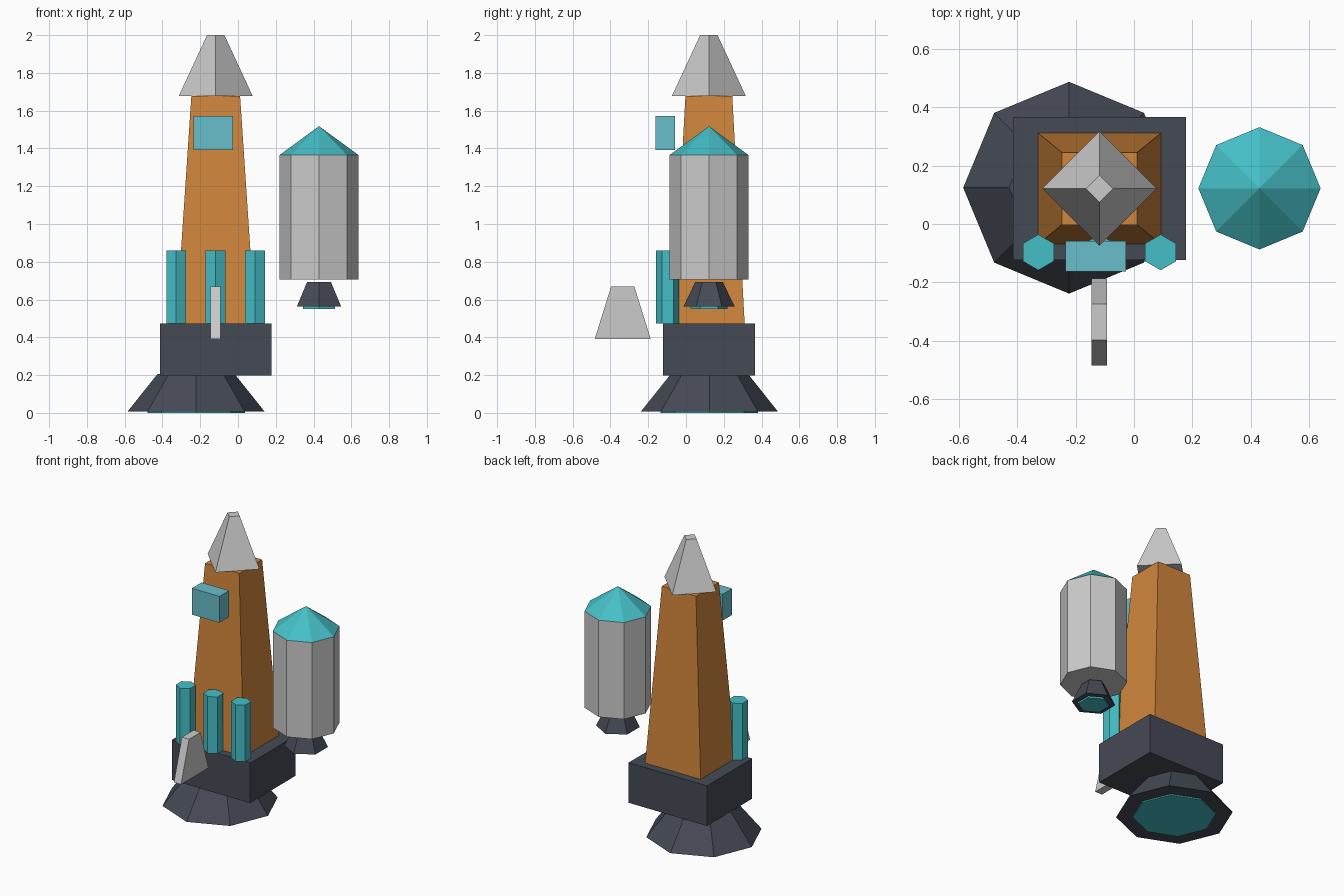
import bpy, bmesh
from math import sin, cos, pi

if "Cube" in bpy.data.objects:
    bpy.data.objects.remove(bpy.data.objects["Cube"])


def paint(name, rgb):
    m = bpy.data.materials.new(name)
    m.diffuse_color = (*rgb, 1)
    m.use_nodes = True
    m.node_tree.nodes["Principled BSDF"].inputs["Base Color"].default_value = m.diffuse_color
    return m


ORANGE = paint("orange", (0.64, 0.24, 0.045))
DARK = paint("dark", (0.06, 0.068, 0.09))
TEAL = paint("teal", (0.06, 0.52, 0.57))
GLASS = paint("glass", (0.14, 0.52, 0.60))


def loft(name, lower, upper, mat=None):
    """Closed solid between two rings with the same number of points."""
    bm = bmesh.new()
    a = [bm.verts.new(p) for p in lower]
    b = [bm.verts.new(p) for p in upper]
    n = len(a)
    for i in range(n):
        j = (i + 1) % n
        bm.faces.new((a[i], a[j], b[j], b[i]))
    bm.faces.new(a[::-1])
    bm.faces.new(b)
    bmesh.ops.remove_doubles(bm, verts=bm.verts, dist=1e-5)
    bmesh.ops.recalc_face_normals(bm, faces=bm.faces)
    me = bpy.data.meshes.new(name)
    bm.to_mesh(me)
    bm.free()
    if mat:
        me.materials.append(mat)
    ob = bpy.data.objects.new(name, me)
    bpy.context.collection.objects.link(ob)
    return ob


def ring(c, r, z, n):
    # first corner points to +y
    return [(c[0] + r * sin(2 * pi * i / n), c[1] + r * cos(2 * pi * i / n), z) for i in range(n)]


def rect(c, hx, hy, z):
    return [(c[0] + sx * hx, c[1] + sy * hy, z) for sx, sy in ((-1, -1), (1, -1), (1, 1), (-1, 1))]


def prism(name, c, n, r0, z0, r1, z1, mat=None):
    return loft(name, ring(c, r0, z0, n), ring(c, r1, z1, n), mat)


def block(name, c, h0, z0, h1, z1, mat=None):
    return loft(name, rect(c, *h0, z0), rect(c, *h1, z1), mat)


AXIS = (-0.118, 0.121)
BELL = (-0.222, 0.124)
BOOST = (0.429, 0.122)

# main rocket
block("tower", AXIS, (0.21, 0.19), 0.465, (0.129, 0.124), 1.677, ORANGE)
block("base_block", AXIS, (0.296, 0.244), 0.199, (0.296, 0.244), 0.473, DARK)
prism("nose", AXIS, 4, 0.196, 1.677, 0.046, 2.0)
prism("main_bell", BELL, 8, 0.362, 0.008, 0.205, 0.205, DARK)
prism("main_exhaust", BELL, 8, 0.258, 0.0, 0.258, 0.02, TEAL)

# window
block("window", (-0.131, -0.11), (0.104, 0.052), 1.391, (0.104, 0.052), 1.571, GLASS)

# row of tubes along the front
for i in range(3):
    prism(f"tube_{i + 1}", (AXIS[0] + (i - 1) * 0.209, -0.097), 6, 0.061, 0.474, 0.061, 0.861, TEAL)

# front fin
fin_c = (-0.119, -0.335)
block("front_fin", fin_c, (0.027, 0.148), 0.392, (0.027, 0.062), 0.668)

# side booster
prism("booster_body", BOOST, 8, 0.209, 0.705, 0.209, 1.365)
prism("booster_cap", BOOST, 8, 0.209, 1.365, 0.0, 1.518, TEAL)
prism("booster_nozzle", BOOST, 6, 0.136, 0.562, 0.073, 0.693, DARK)
prism("booster_exhaust", BOOST, 6, 0.097, 0.551, 0.097, 0.575, TEAL)
